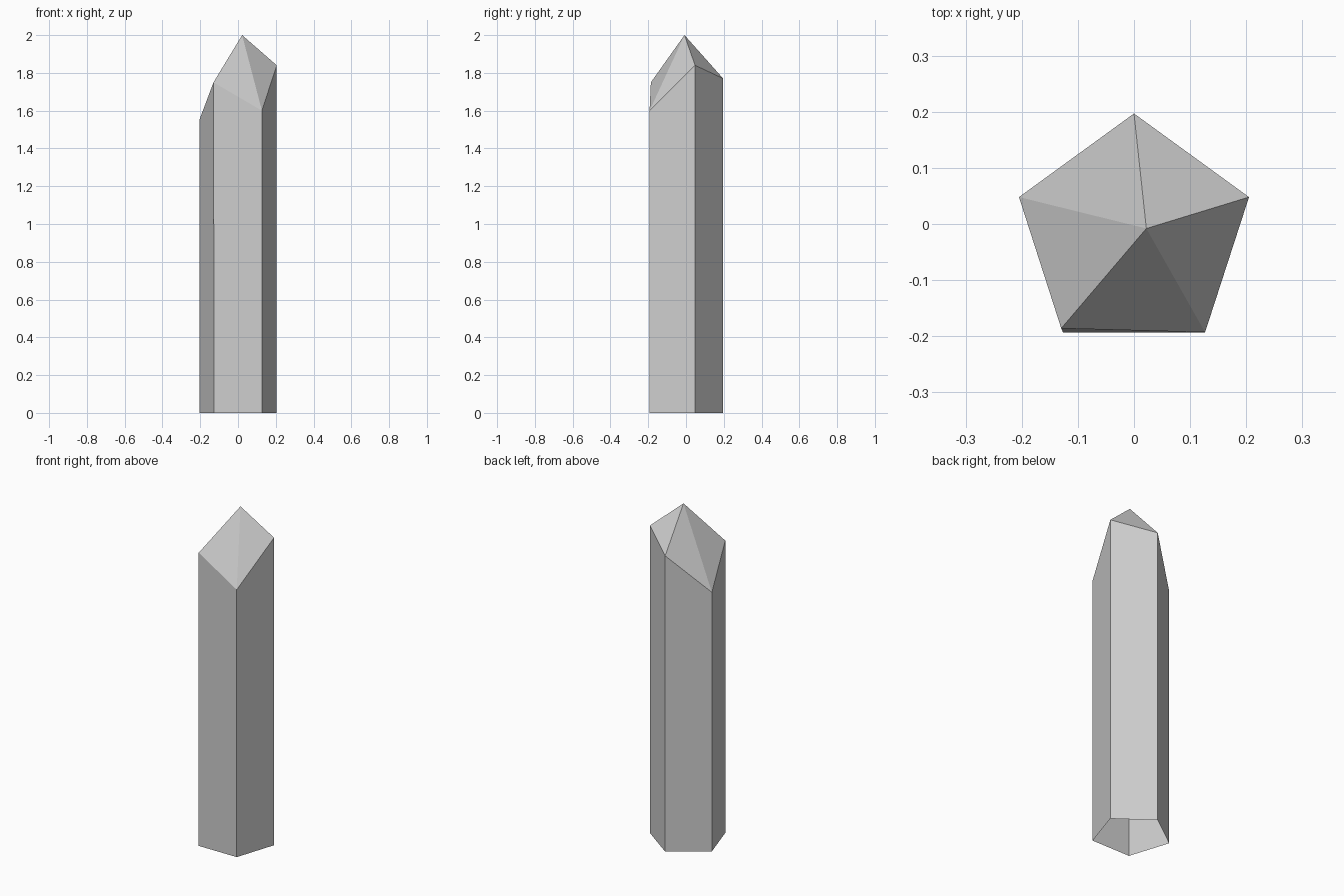
import bpy
import bmesh
from math import cos, sin, radians
from mathutils import Vector

cube = bpy.data.objects.get("Cube")
if cube:
    bpy.data.objects.remove(cube, do_unlink=True)

# Stone colour
stone = bpy.data.materials.new("pale_grey_stone")
stone.use_nodes = True
colour = (0.62, 0.62, 0.62, 1)
stone.diffuse_color = colour
stone.node_tree.nodes["Principled BSDF"].inputs["Base Color"].default_value = colour

# Five-sided shaft: corner heights run anticlockwise from the back
RADIUS = 0.2155
CENTRE_Y = -0.0186
SHOULDERS = [1.77, 1.55, 1.75, 1.60, 1.84]
APEX = Vector((0.022, -0.008, 2))

bm = bmesh.new()
base, shoulder = [], []
for i, height in enumerate(SHOULDERS):
    a = radians(90 + 72 * i)
    x, y = RADIUS * cos(a), CENTRE_Y + RADIUS * sin(a)
    base.append(bm.verts.new((x, y, 0)))
    shoulder.append(bm.verts.new((x, y, height)))

# The front right corner leans in slightly
shoulder[2].co += Vector((-0.003, 0.007, 0))
tip = bm.verts.new(APEX)

# Open-bottomed side walls and the faceted, off-centre point
for i in range(5):
    j = (i + 1) % 5
    bm.faces.new((base[i], base[j], shoulder[j], shoulder[i]))
    bm.faces.new((shoulder[i], shoulder[j], tip))

mesh = bpy.data.meshes.new("crystal_shaft")
bm.to_mesh(mesh)
bm.free()
mesh.materials.append(stone)
crystal = bpy.data.objects.new("crystal_shaft", mesh)
bpy.context.collection.objects.link(crystal)
